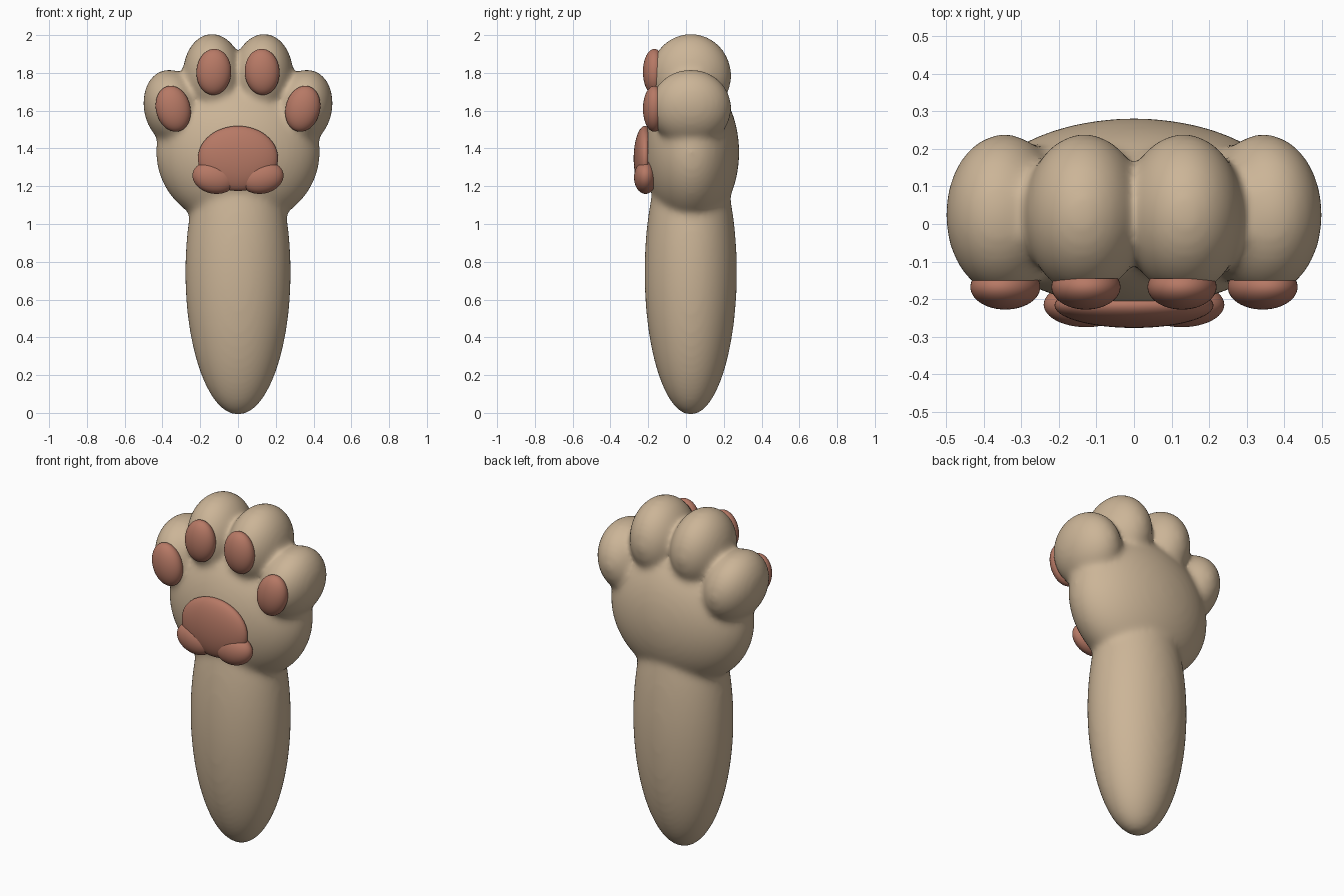
import bpy, bmesh
from math import radians
from mathutils import Matrix, Vector

if "Cube" in bpy.data.objects:
    bpy.data.objects.remove(bpy.data.objects["Cube"], do_unlink=True)


def material(name, rgb):
    m = bpy.data.materials.new(name)
    m.use_nodes = True
    m.diffuse_color = (*rgb, 1)
    m.node_tree.nodes["Principled BSDF"].inputs["Base Color"].default_value = (*rgb, 1)
    return m


fur = material("beige fur", (0.60, 0.46, 0.31))
skin = material("pink pad", (0.47, 0.19, 0.13))


def add_ellipsoid(bm, centre, radii, lean=0):
    """Add an ellipsoid; positive lean tips its top toward +x."""
    matrix = (Matrix.Translation(centre) @ Matrix.Rotation(radians(lean), 4, "Y")
              @ Matrix.Diagonal((*radii, 1)))
    bmesh.ops.create_uvsphere(bm, u_segments=48, v_segments=32, radius=1, matrix=matrix)


def finish(bm, name, mat):
    for f in bm.faces:
        f.smooth = True
    mesh = bpy.data.meshes.new(name)
    bm.to_mesh(mesh)
    bm.free()
    mesh.materials.append(mat)
    obj = bpy.data.objects.new(name, mesh)
    bpy.context.collection.objects.link(obj)
    return obj


# Arm, palm and toes, fused into one soft body
bm = bmesh.new()
add_ellipsoid(bm, (0, 0.025, 0.745), (0.28, 0.245, 0.758))
add_ellipsoid(bm, (0, 0.03, 1.38), (0.435, 0.252, 0.40))
for side in (-1, 1):
    add_ellipsoid(bm, (side * 0.132, 0.025, 1.785), (0.16, 0.216, 0.223), side * 3)
    add_ellipsoid(bm, (side * 0.345, 0.025, 1.615), (0.154, 0.216, 0.206), side * 13)
body = finish(bm, "paw_body", fur)
remesh = body.modifiers.new("fuse", "REMESH")
remesh.mode = "VOXEL"
remesh.voxel_size = 0.014
remesh.use_smooth_shade = True
blend = body.modifiers.new("blend", "SMOOTH")
blend.factor = 0.5
blend.iterations = 26


def pad(name, centre, radii, lean=0, back=None):
    """Rounded pad, optionally cut flat at the given y."""
    bm = bmesh.new()
    add_ellipsoid(bm, centre, radii, lean)
    if back is not None:
        geom = bm.verts[:] + bm.edges[:] + bm.faces[:]
        cut = bmesh.ops.bisect_plane(bm, geom=geom, plane_co=Vector((0, back, 0)),
                                     plane_no=Vector((0, 1, 0)), clear_outer=True)
        rim = [e for e in cut["geom_cut"] if isinstance(e, bmesh.types.BMEdge)]
        bmesh.ops.edgeloop_fill(bm, edges=rim)
        bmesh.ops.recalc_face_normals(bm, faces=bm.faces[:])
    obj = finish(bm, name, skin)
    if back is not None:
        for p in obj.data.polygons:
            p.use_smooth = len(p.vertices) <= 4
        rim_face = max(obj.data.polygons, key=lambda p: len(p.vertices))
        for key in rim_face.edge_keys:
            for e in obj.data.edges:
                if e.key == key:
                    e.use_edge_sharp = True


# Toe pads and the three-lobed palm pad
for side, word in ((-1, "right"), (1, "left")):
    pad(f"inner_toe_pad_{word}", (side * 0.128, -0.168, 1.805), (0.092, 0.06, 0.122),
        side * -3, -0.145)
    pad(f"outer_toe_pad_{word}", (side * 0.343, -0.168, 1.61), (0.091, 0.06, 0.123),
        side * 14, -0.145)
    pad(f"palm_pad_lobe_{word}", (side * 0.127, -0.215, 1.246), (0.115, 0.06, 0.085),
        side * -12)
pad("palm_pad_centre", (0, -0.217, 1.347), (0.212, 0.06, 0.172), 0, -0.2)
